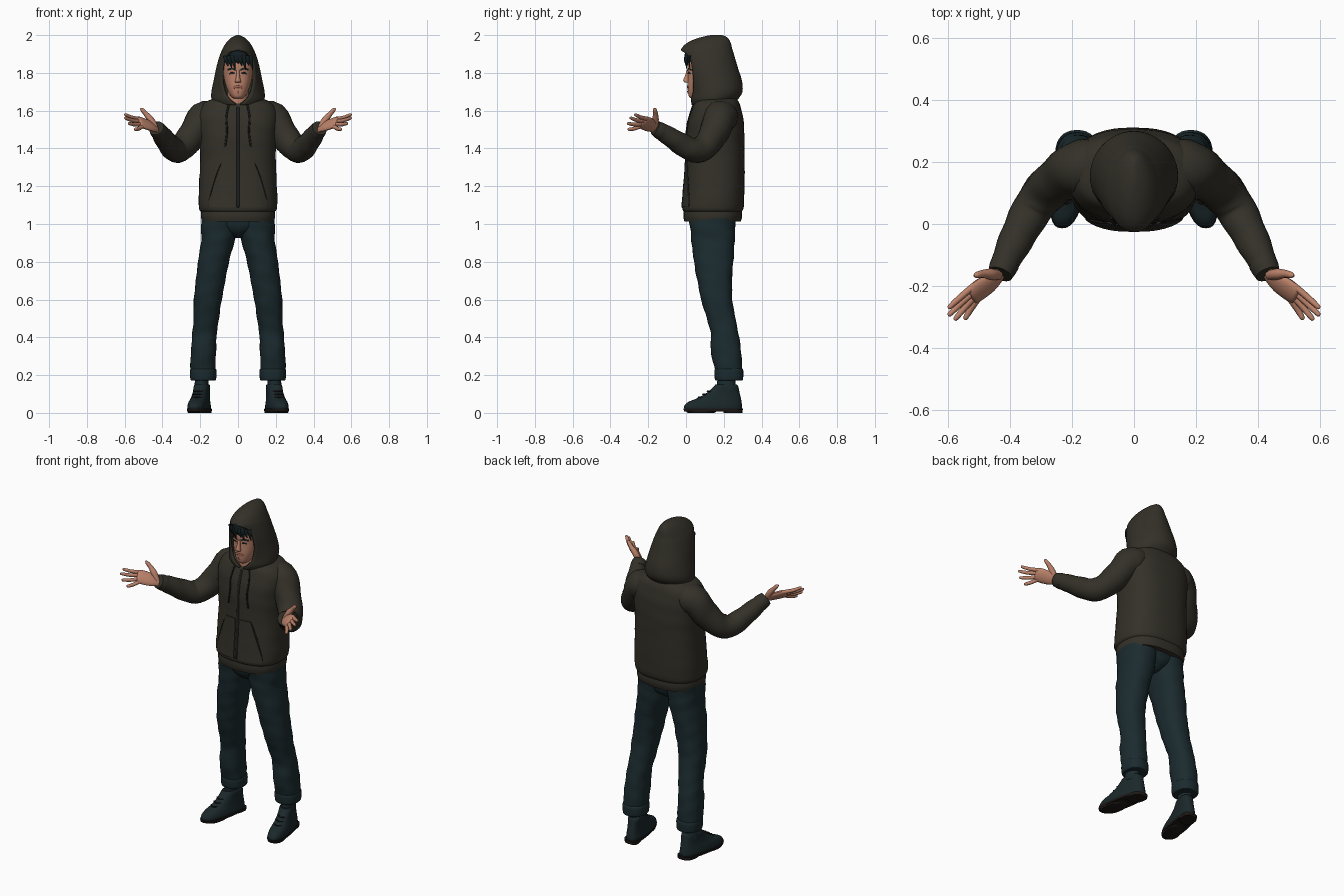
import bpy, bmesh, math
from mathutils import Vector
from mathutils.bvhtree import BVHTree


def material(name, rgb):
    m = bpy.data.materials.new(name)
    m.diffuse_color = (*rgb, 1)
    return m


OLIVE = material("olive cloth", (0.033, 0.030, 0.021))
SEAM = material("dark seam", (0.012, 0.012, 0.011))
DENIM = material("dark teal denim", (0.011, 0.024, 0.028))
LEATHER = material("shoe leather", (0.011, 0.021, 0.024))
SOLE = material("sole rubber", (0.012, 0.009, 0.008))
SKIN = material("skin", (0.50, 0.225, 0.145))
LIP = material("lips", (0.34, 0.12, 0.085))
HAIR = material("black hair", (0.006, 0.012, 0.014))


def dense(keys, n):
    """Smooth interpolation through tuples of numbers."""
    out = []
    for i in range(len(keys) - 1):
        a, b, c, d = (keys[max(0, min(len(keys) - 1, i + k))] for k in (-1, 0, 1, 2))
        for s in range(n):
            t = s / n
            out.append([q + 0.5 * t * (r - p + t * (2*p - 5*q + 4*r - w + t * (3*(q - r) + w - p)))
                        for p, q, r, w in zip(a, b, c, d)])
    return out + [list(keys[-1])]


def skin_rings(name, rings, mat, mirror=False, closed=True, angle=50):
    """Bridge rings of points into a smooth-shaded object."""
    bm = bmesh.new()
    vs = [[bm.verts.new(p) for p in r] for r in rings]
    n = len(vs[0])
    for a, b in zip(vs, vs[1:]):
        for i in range(n if closed else n - 1):
            j = (i + 1) % n
            bm.faces.new((a[i], a[j], b[j], b[i]))
    if closed:
        bm.faces.new(vs[0][::-1])
    bm.faces.new(vs[-1])
    bmesh.ops.remove_doubles(bm, verts=bm.verts, dist=0.0004)
    if closed:
        bmesh.ops.recalc_face_normals(bm, faces=bm.faces)
    me = bpy.data.meshes.new(name)
    bm.to_mesh(me)
    bm.free()
    me.materials.append(mat)
    me.shade_smooth()
    me.set_sharp_from_angle(angle=math.radians(angle))
    ob = bpy.data.objects.new(name, me)
    bpy.context.collection.objects.link(ob)
    if mirror:
        ob.modifiers.new("mirror", 'MIRROR').use_mirror_merge = False
    return ob


def stack(name, keys, mat, mirror=False, power=2.0, steps=4, seg=32, wrinkle=0, shear=0):
    """Horizontal slices: (z, centre x, half width, front y, back y)."""
    rings = []
    for z, cx, hw, yf, yb in dense(keys, steps):
        ring = []
        for k in range(seg):
            t = 2 * math.pi * k / seg
            s, c = math.sin(t), math.cos(t)
            f = 1 + wrinkle * (math.sin(70*z + 2*t) + 0.6 * math.sin(43*z - 3*t + 1))
            x = hw * f * math.copysign(abs(s) ** (2 / power), s)
            y = (yf + yb) / 2 - (yb - yf) / 2 * f * math.copysign(abs(c) ** (2 / power), c)
            ring.append((cx + x + shear * (0.2 - y), y, z))
        rings.append(ring)
    return skin_rings(name, rings, mat, mirror)


def tube(name, keys, mat, mirror=False, side=(0, 0, 1), flat=1.0, steps=4, seg=12, wrinkle=0):
    """Path of (x, y, z, radius); flat squashes across the side axis."""
    pts = dense(keys, steps)
    rings = []
    for i, (x, y, z, r) in enumerate(pts):
        d = Vector(pts[min(i + 1, len(pts) - 1)][:3]) - Vector(pts[max(i - 1, 0)][:3])
        d.normalize()
        u = Vector(side)
        u = (u - d * u.dot(d)).normalized()
        v = d.cross(u)
        ring = []
        for k in range(seg):
            t = 2 * math.pi * k / seg
            f = r * (1 + wrinkle * math.sin(1.3 * i + 2 * t))
            ring.append(Vector((x, y, z)) + u * f * math.cos(t) + v * f * flat * math.sin(t))
        rings.append(ring)
    return skin_rings(name, rings, mat, mirror)


def front_of(ob):
    """Return a function giving the front surface y at (x, z)."""
    me = ob.data
    tree = BVHTree.FromPolygons([v.co for v in me.vertices], [p.vertices for p in me.polygons])

    def look(x, z):
        hit = tree.ray_cast(Vector((x, -2, z)), Vector((0, 1, 0)))[0]
        return hit.y if hit else 0.06
    return look


def trim(name, look, pts, radius, mat, mirror=False, side=(1, 0, 0), flat=0.5):
    """Thin line laid on a front surface along (x, z) points."""
    path = [(x, look(x, z) - 0.001, z, radius) for x, z in dense(pts, 6)]
    return tube(name, path, mat, mirror, side, flat, 1, 8)


# Hooded jacket body and hem
torso = stack("jacket_body", [
    (1.065, 0, .194, -.012, .295), (1.09, 0, .208, -.02, .305), (1.2, 0, .206, -.01, .31),
    (1.35, 0, .2, 0, .31), (1.45, 0, .205, 0, .31), (1.54, 0, .212, .01, .305),
    (1.6, 0, .207, .028, .295), (1.645, 0, .175, .048, .28), (1.672, 0, .1, .075, .26)],
    OLIVE, power=2.5, seg=48, wrinkle=.005)
hem = stack("jacket_hem", [(1.012, 0, .19, -.008, .29), (1.04, 0, .196, -.014, .297),
                           (1.075, 0, .194, -.012, .295)], OLIVE, power=2.5, seg=48)
chest = front_of(torso)

# Hood: open slices (z, half width, front y, back y, half opening)
rows = [(1.63, .122, .03, .25, .012), (1.66, .14, .02, .275, .045), (1.70, .141, .018, .299, .07),
        (1.76, .129, .002, .296, .085), (1.82, .117, -.014, .277, .085), (1.87, .104, -.022, .262, .075),
        (1.905, .092, -.026, .252, .05), (1.925, .083, -.026, .245, 0), (1.955, .066, .0, .238, 0),
        (1.98, .044, .05, .226, 0), (1.994, .022, .1, .208, 0), (2.0, .006, .13, .19, 0)]
rings = []
for z, hw, yf, yb, gap in dense(rows, 3):
    a0 = math.asin(min(.95, max(0, gap) / hw))
    ts = [a0 + (2 * math.pi - 2 * a0) * k / 40 for k in range(41)]
    rings.append([(hw * math.sin(t), (yf + yb) / 2 - (yb - yf) / 2 * math.cos(t), z) for t in ts])
hood = skin_rings("hood", rings, OLIVE, closed=False)
solid = hood.modifiers.new("thickness", 'SOLIDIFY')
solid.thickness, solid.offset = 0.012, -1

# Zip, drawstrings and pockets
trim("zip", chest, [(0, 1.02), (0, 1.3), (0, 1.62)], .008, SEAM)
trim("drawstring", chest, [(.05, 1.63), (.062, 1.56), (.058, 1.49), (.068, 1.41)], .005, SEAM, True, flat=1)
trim("pocket_seam", chest, [(.085, 1.33), (.115, 1.26), (.15, 1.14), (.155, 1.09)], .003, SEAM, True)
rings = []
for i in range(9):
    z = 1.09 + .24 * i / 8
    outer = .155 - .07 * max(0, (z - 1.12) / .21)
    row = [.015 + (outer - .015) * k / 8 for k in range(9)]
    rings.append([(x, chest(x, z) - .005, z) for x in row] +
                 [(x, chest(x, z) + .004, z) for x in row[::-1]])
skin_rings("pocket", rings, OLIVE, True, angle=30)

# Sleeves and cuffs
tube("sleeve", [(.13, .19, 1.565, .085), (.18, .18, 1.56, .088), (.24, .145, 1.475, .076),
                (.29, .1, 1.41, .07), (.33, .045, 1.39, .065), (.365, -.02, 1.42, .059),
                (.40, -.09, 1.465, .051), (.425, -.145, 1.498, .042)],
     OLIVE, True, side=(0, 1, 1), seg=24, wrinkle=.025)
tube("sleeve_cuff", [(.415, -.125, 1.486, .046), (.424, -.143, 1.497, .045),
                     (.432, -.162, 1.508, .04)], OLIVE, True, side=(0, 1, 1), seg=24)

# Hands with open palms
across = Vector((.26, .68, .68))
tube("palm", [(.418, -.135, 1.492, .026), (.437, -.165, 1.508, .029), (.465, -.19, 1.52, .038),
              (.5, -.213, 1.533, .042), (.522, -.23, 1.54, .037), (.528, -.235, 1.542, .02)],
     SKIN, True, side=across, flat=.42, seg=16)
knuckle = Vector((.513, -.223, 1.536))
tips = {"index_finger": (.030, (.600, -.272, 1.580)), "middle_finger": (.010, (.600, -.296, 1.562)),
        "ring_finger": (-.010, (.580, -.310, 1.532)), "little_finger": (-.029, (.547, -.308, 1.500))}
for name, (offset, tip) in tips.items():
    base, tip = knuckle + across * offset, Vector(tip)
    mid = (base + tip) / 2 + Vector((.002, -.001, -.004))
    near = base.lerp(tip, .93)
    tube(name, [(*base, .011), (*mid, .0105), (*near, .008), (*tip, .003)], SKIN, True, side=across, seg=10)
tube("thumb", [(.438, -.165, 1.512, .016), (.462, -.162, 1.552, .018), (.488, -.161, 1.583, .013),
               (.508, -.165, 1.605, .010), (.516, -.168, 1.613, .003)], SKIN, True, side=(0, 1, 0))

# Head, neck and face
stack("neck", [(1.6, 0, .06, .05, .18), (1.65, 0, .055, .042, .17), (1.73, 0, .055, .05, .17)], SKIN)
head = stack("head", [
    (1.664, 0, .022, .028, .09), (1.674, 0, .036, .016, .13), (1.70, 0, .052, .01, .16),
    (1.74, 0, .067, .008, .185), (1.79, 0, .077, .01, .2), (1.84, 0, .08, .008, .205),
    (1.89, 0, .072, .02, .2), (1.93, 0, .04, .06, .17)], SKIN, power=2.3)
face = front_of(head)
stack("nose", [(1.748, 0, .012, -.002, .02), (1.754, 0, .017, -.013, .02), (1.765, 0, .013, -.014, .02),
               (1.79, 0, .009, -.003, .02), (1.815, 0, .009, .003, .02)], SKIN, seg=12, steps=2)
trim("eye", face, [(.02, 1.797), (.032, 1.8), (.045, 1.796)], .004, HAIR, True, side=(0, 0, 1))
trim("eyebrow", face, [(.014, 1.815), (.034, 1.823), (.054, 1.815)], .0045, HAIR, True, side=(0, 0, 1))
trim("mouth", face, [(-.026, 1.722), (-.01, 1.726), (.01, 1.726), (.026, 1.722)], .006, LIP, side=(0, 0, 1))
trim("chin_tuft", face, [(0, 1.704), (0, 1.69)], .005, LIP)
stack("ear", [(1.765, .076, .008, .09, .115), (1.79, .08, .011, .083, .125),
              (1.82, .079, .009, .085, .125)], SKIN, True, seg=12)

# Hair cap and fringe
stack("hair", [(1.862, 0, .081, .004, .208), (1.88, 0, .08, -.006, .206), (1.905, 0, .068, -.004, .2),
               (1.93, 0, .045, .04, .18)], HAIR)
for k in range(8):
    x = -.066 + .0185 * k
    y = .001 + 5 * x * x
    drop = .012 * (k % 3) + .25 * abs(x)
    tube("fringe_lock", [(x, y, 1.89, .014), (x + .005, y - .005, 1.868, .012),
                         (x + .013, y - .001, 1.852 - drop, .002)], HAIR, flat=.6, side=(1, 0, 0), seg=8)

# Trousers: hips, legs and rolled cuffs
stack("trouser_hips", [(.925, 0, .03, .08, .2), (.96, 0, .1, .035, .245), (1.0, 0, .18, .018, .258),
                       (1.04, 0, .186, .015, .265)], DENIM)
stack("trouser_leg", [
    (.2, .185, .064, .16, .295), (.26, .185, .067, .145, .297), (.34, .182, .066, .13, .29),
    (.42, .177, .065, .132, .278), (.5, .168, .067, .11, .262), (.6, .16, .074, .08, .245),
    (.7, .145, .078, .06, .244), (.8, .13, .082, .042, .25), (.9, .108, .088, .03, .258),
    (.97, .1, .095, .022, .26), (1.04, .098, .096, .015, .262)], DENIM, True, power=2.3, wrinkle=.016)
stack("trouser_cuff", [(.172, .184, .06, .162, .294), (.178, .184, .068, .153, .302),
                       (.225, .184, .07, .15, .303), (.236, .184, .062, .16, .295)], DENIM, True, power=2.3)

# Ankles, shoes, soles and heels
stack("sock", [(.12, .195, .037, .165, .265), (.16, .193, .036, .165, .262), (.2, .19, .038, .168, .265)],
      DENIM, True)
stack("shoe", [
    (.018, .196, .052, -.006, .296), (.035, .196, .053, -.01, .297), (.058, .196, .049, .012, .294),
    (.08, .195, .044, .065, .29), (.11, .194, .041, .115, .283), (.14, .193, .041, .148, .277),
    (.15, .193, .036, .155, .27)], LEATHER, True, power=2.5, shear=.17)
stack("shoe_sole", [(.008, .196, .054, -.01, .3), (.022, .196, .056, -.014, .301)],
      SOLE, True, power=2.5, steps=1, shear=.17)
stack("shoe_heel", [(0, .196, .045, .2, .298), (.02, .196, .048, .195, .3)],
      SOLE, True, power=3, steps=1, shear=.17)
stack("shoe_tread", [(0, .196, .046, .01, .15), (.012, .196, .05, -.006, .17)],
      SOLE, True, power=2.5, steps=1, shear=.17)
for k in range(3):
    z, y = .083 + .016 * k, .068 + .024 * k
    x = .196 + .17 * (.2 - y)
    tube("shoe_lace", [(x - .022, y + .012, z, .004), (x, y - .003, z, .004), (x + .022, y + .012, z, .004)],
         SOLE, True, steps=3, seg=6)
